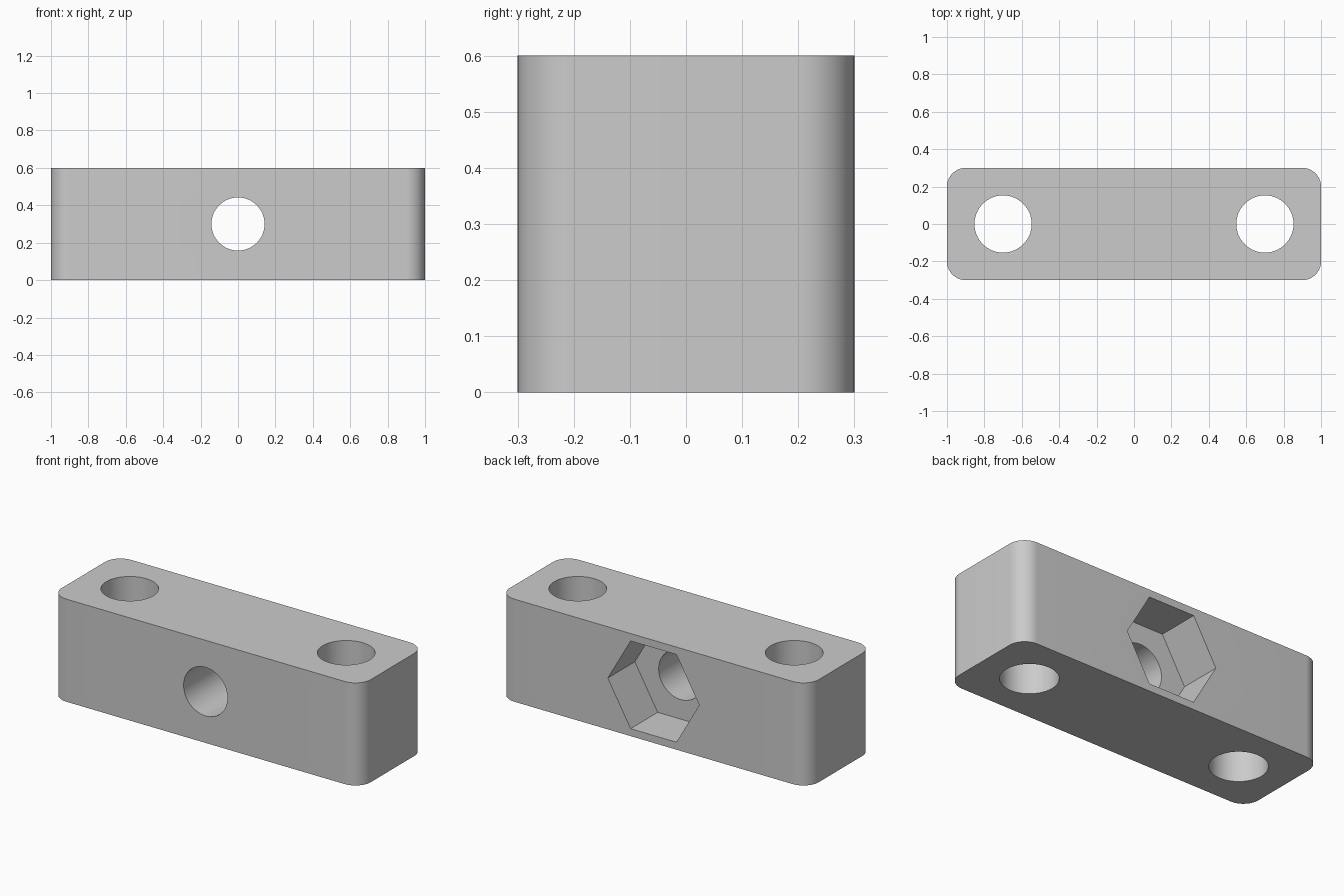
import bpy
import bmesh
import math

cube = bpy.data.objects.get("Cube")
if cube:
    bpy.data.objects.remove(cube, do_unlink=True)

LENGTH, DEPTH, HEIGHT = 2.0, 0.6, 0.6
CORNER = 0.1

grey = bpy.data.materials.new("plain grey")
grey.use_nodes = True
colour = (0.6, 0.6, 0.6, 1)
grey.diffuse_color = colour
grey.node_tree.nodes["Principled BSDF"].inputs["Base Color"].default_value = colour


def cutter(name, radius, length, sides, location, rotation=(0, 0, 0)):
    bpy.ops.mesh.primitive_cylinder_add(
        vertices=sides, radius=radius, depth=length, location=location, rotation=rotation)
    obj = bpy.context.object
    obj.name = name
    obj.hide_render = True
    return obj


# Block with rounded vertical corners
bm = bmesh.new()
bmesh.ops.create_cube(bm, size=1)
bmesh.ops.scale(bm, vec=(LENGTH, DEPTH, HEIGHT), verts=bm.verts)
bmesh.ops.translate(bm, vec=(0, 0, HEIGHT / 2), verts=bm.verts)
upright = [e for e in bm.edges if abs(e.verts[0].co.z - e.verts[1].co.z) > 0.1]
bmesh.ops.bevel(bm, geom=upright, offset=CORNER, segments=16, profile=0.5, affect='EDGES')
mesh = bpy.data.meshes.new("mounting_block")
bm.to_mesh(mesh)
bm.free()
block = bpy.data.objects.new("mounting_block", mesh)
bpy.context.collection.objects.link(block)
mesh.materials.append(grey)

# Two vertical through holes, a cross hole, and a hexagonal nut pocket at the back
lying = (math.pi / 2, 0, 0)
pocket = 0.25
cutters = [cutter(side + "_hole_cutter", 0.153, 1, 64, (x, 0, HEIGHT / 2))
           for side, x in (("left", 0.7), ("right", -0.7))]
cutters.append(cutter("cross_hole_cutter", 0.142, 1, 64, (0, 0, HEIGHT / 2), lying))
hexagon = cutter("nut_pocket_cutter", 0.296, pocket * 2, 6, (0, DEPTH / 2, HEIGHT / 2), lying)
hexagon.rotation_euler.rotate_axis('Z', math.pi / 6)
cutters.append(hexagon)

# Cut the holes, then drop the helpers
bpy.ops.object.select_all(action='DESELECT')
bpy.context.view_layer.objects.active = block
block.select_set(True)
for tool in cutters:
    cut = block.modifiers.new(tool.name, 'BOOLEAN')
    cut.operation = 'DIFFERENCE'
    cut.solver = 'EXACT'
    cut.object = tool
    bpy.ops.object.modifier_apply(modifier=cut.name)
for tool in cutters:
    bpy.data.objects.remove(tool, do_unlink=True)

bpy.ops.object.shade_smooth_by_angle(angle=math.radians(30))
